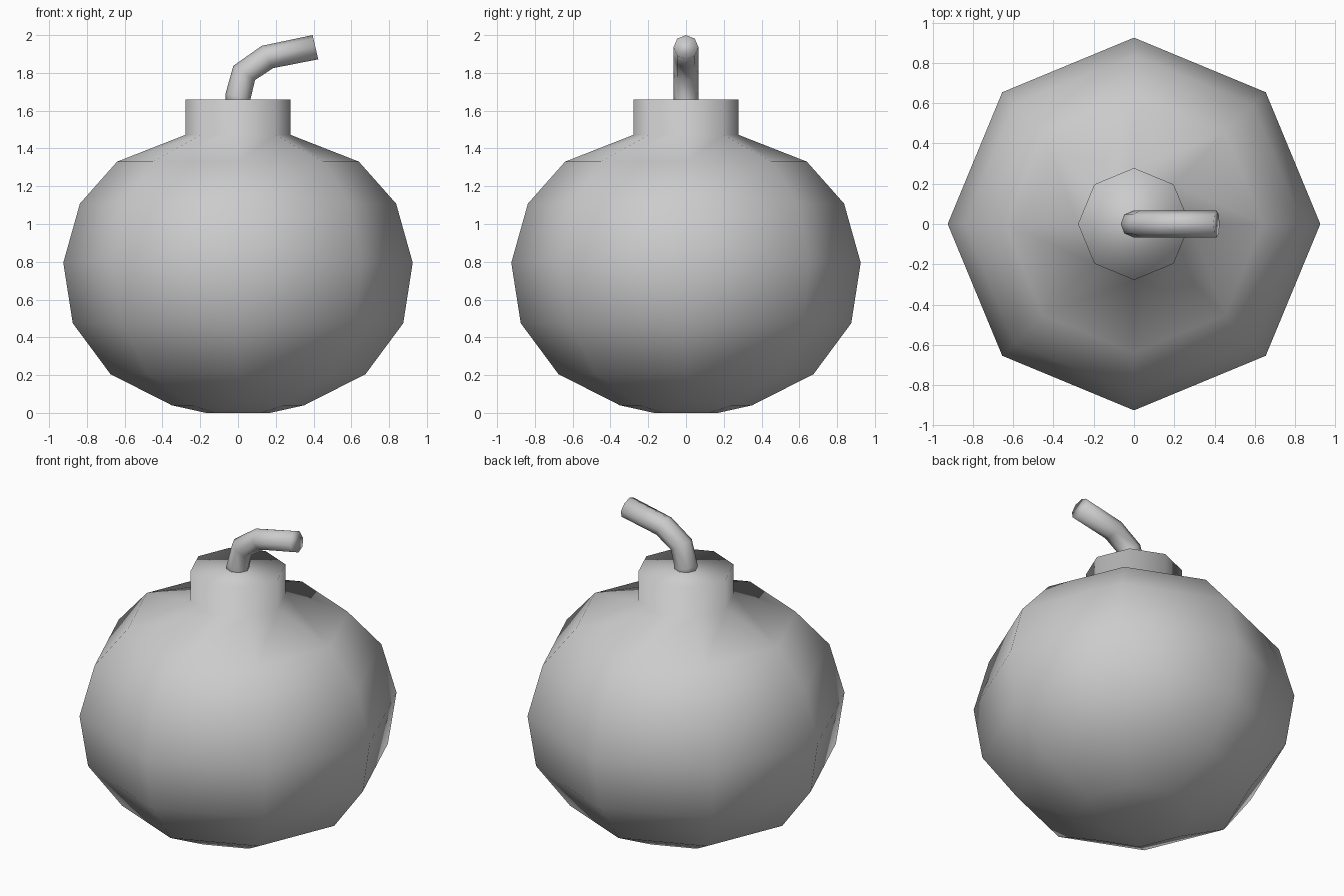
import bpy, bmesh
from math import sin, cos, pi

if "Cube" in bpy.data.objects:
    bpy.data.objects.remove(bpy.data.objects["Cube"])

SIDES = 8


def skin_rings(name, rings):
    """Bridge closed rings of points into a capped, smooth-shaded solid."""
    bm = bmesh.new()
    loops = [[bm.verts.new(p) for p in ring] for ring in rings]
    for a, b in zip(loops, loops[1:]):
        for i in range(SIDES):
            j = (i + 1) % SIDES
            bm.faces.new((a[i], a[j], b[j], b[i]))
    bm.faces.new(loops[0])
    bm.faces.new(loops[-1])
    bmesh.ops.recalc_face_normals(bm, faces=bm.faces)
    for f in bm.faces:
        f.smooth = True
    mesh = bpy.data.meshes.new(name)
    bm.to_mesh(mesh)
    bm.free()
    obj = bpy.data.objects.new(name, mesh)
    bpy.context.collection.objects.link(obj)
    return obj


angles = [2 * pi * i / SIDES for i in range(SIDES)]

# Round body with its neck, an eight-sided lathe (radius, height)
profile = [(0.17, 0.0), (0.35, 0.04), (0.675, 0.205), (0.875, 0.475),
           (0.925, 0.795), (0.837, 1.108), (0.64, 1.33),
           (0.278, 1.472), (0.278, 1.66)]
skin_rings("body", [[(r * cos(a), r * sin(a), z) for a in angles]
                    for r, z in profile])

# Bent fuse: outer and inner outline points (x, z) at each bend
outer = [(-0.066, 1.62), (-0.066, 1.69), (-0.025, 1.837), (0.125, 1.943), (0.395, 2.0)]
inner = [(0.066, 1.62), (0.066, 1.66), (0.09, 1.762), (0.185, 1.825), (0.425, 1.872)]
fuse_rings = []
for (ox, oz), (ix, iz) in zip(outer, inner):
    cx, cz, dx, dz = (ox + ix) / 2, (oz + iz) / 2, (ox - ix) / 2, (oz - iz) / 2
    fuse_rings.append([(cx + dx * cos(a), 0.066 * sin(a), cz + dz * cos(a))
                       for a in angles])
skin_rings("fuse", fuse_rings)
